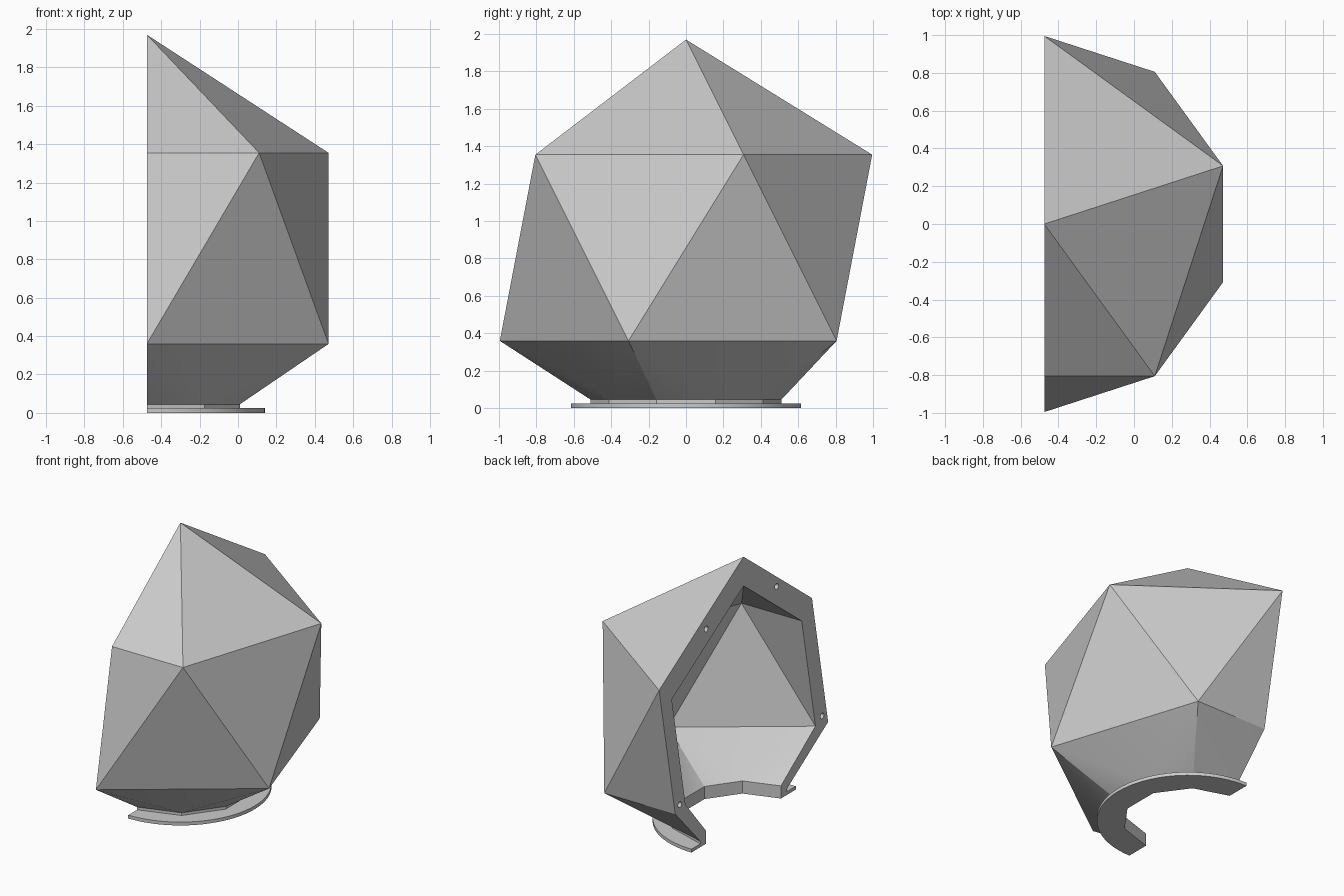
import bpy, bmesh
from math import cos, sin, radians, pi
from mathutils import Vector, Matrix

CUT_X = -0.475      # plane where the shell is split, also the polyhedron axis

old = bpy.data.objects.get("Cube")
if old:
    bpy.data.objects.remove(old, do_unlink=True)

grey = bpy.data.materials.new("light grey")
grey.use_nodes = True
grey.diffuse_color = (0.6, 0.6, 0.6, 1)
grey.node_tree.nodes["Principled BSDF"].inputs["Base Color"].default_value = (0.6, 0.6, 0.6, 1)


def polar(r, deg, z):
    return Vector((CUT_X + r * cos(radians(deg)), r * sin(radians(deg)), z))


def ring(bm, n, r, start, z):
    return [bm.verts.new(polar(r, start + 360 * i / n, z)) for i in range(n)]


def bridge(bm, a, b):
    n = len(a)
    for i in range(n):
        j = (i + 1) % n
        bm.faces.new((a[i], a[j], b[j], b[i]))


def dome(bm, radius, centre_z, base_r, base_z):
    """Icosahedral skin whose lowest five faces run into a ten-sided neck."""
    ring_r, ring_z = radius * 0.8944, radius * 0.4472
    apex = bm.verts.new((CUT_X, 0, centre_z + radius))
    up = ring(bm, 5, ring_r, 18, centre_z + ring_z)
    low = ring(bm, 5, ring_r, 54, centre_z - ring_z)
    base = ring(bm, 10, base_r, 18, base_z)
    foot = ring(bm, 10, base_r, 18, 0)
    for i in range(5):
        j = (i + 1) % 5
        bm.faces.new((apex, up[i], up[j]))
        bm.faces.new((up[i], low[i], up[j]))
        bm.faces.new((low[i], low[j], up[j]))
        a, mid, b = base[2 * i + 1], base[(2 * i + 2) % 10], base[(2 * i + 3) % 10]
        bm.faces.new((low[i], mid, low[j]))
        bm.faces.new((low[i], a, mid))
        bm.faces.new((low[j], mid, b))
    bridge(bm, base, foot)
    return foot


def halve(bm):
    """Keep the +x half and cap the open section."""
    bmesh.ops.bisect_plane(bm, geom=bm.verts[:] + bm.edges[:] + bm.faces[:], dist=1e-4,
                           plane_co=(CUT_X, 0, 0), plane_no=(1, 0, 0), clear_inner=True)
    bmesh.ops.holes_fill(bm, edges=[e for e in bm.edges if e.is_boundary], sides=0)
    bmesh.ops.recalc_face_normals(bm, faces=bm.faces[:])
    bmesh.ops.triangulate(bm, faces=[f for f in bm.faces if len(f.verts) > 4])


def make_object(name, bm):
    mesh = bpy.data.meshes.new(name)
    bm.to_mesh(mesh)
    bm.free()
    mesh.materials.append(grey)
    ob = bpy.data.objects.new(name, mesh)
    bpy.context.collection.objects.link(ob)
    return ob


def activate(ob):
    bpy.ops.object.select_all(action='DESELECT')
    ob.select_set(True)
    bpy.context.view_layer.objects.active = ob


# Hollow half shell
bm = bmesh.new()
outer_foot = dome(bm, 1.113, 0.857, 0.51, 0.045)
inner_foot = dome(bm, 0.946, 0.807, 0.44, 0.094)
bridge(bm, outer_foot, inner_foot)
halve(bm)
shell = make_object("half_shell", bm)

# Small blind sockets in the split face
bm = bmesh.new()
for y, z in [(-0.39, 1.60), (0.44, 1.60), (-0.925, 0.43), (0.75, 0.41)]:
    place = Matrix.Translation((CUT_X, y, z)) @ Matrix.Rotation(pi / 2, 4, 'Y')
    bmesh.ops.create_cone(bm, cap_ends=True, segments=24, radius1=0.021,
                          radius2=0.021, depth=0.06, matrix=place)
cutter = make_object("socket_cutter", bm)
cutter.hide_render = True
cut = shell.modifiers.new("sockets", 'BOOLEAN')
cut.operation = 'DIFFERENCE'
cut.solver = 'EXACT'
cut.object = cutter
activate(shell)
bpy.ops.object.modifier_apply(modifier=cut.name)
bpy.data.objects.remove(cutter, do_unlink=True)

# Round base flange fitted around the ten-sided neck
bm = bmesh.new()
loops = []
for z in (0, 0.025):
    rim, neck = [], []
    for i in range(80):
        deg = 18 + 4.5 * i
        r = 0.51 * cos(radians(18)) / cos(radians((deg - 18) % 36 - 18))
        rim.append(bm.verts.new(polar(0.615, deg, z)))
        neck.append(bm.verts.new(polar(r, deg, z)))
    loops += [rim, neck]
rim0, neck0, rim1, neck1 = loops
for a, b in ((rim0, rim1), (rim1, neck1), (neck1, neck0), (neck0, rim0)):
    bridge(bm, a, b)
halve(bm)
flange = make_object("base_flange", bm)

# Soft shading on the neck and rim, crisp facets elsewhere
for ob in (shell, flange):
    activate(ob)
    bpy.ops.object.shade_smooth_by_angle(angle=radians(19))
